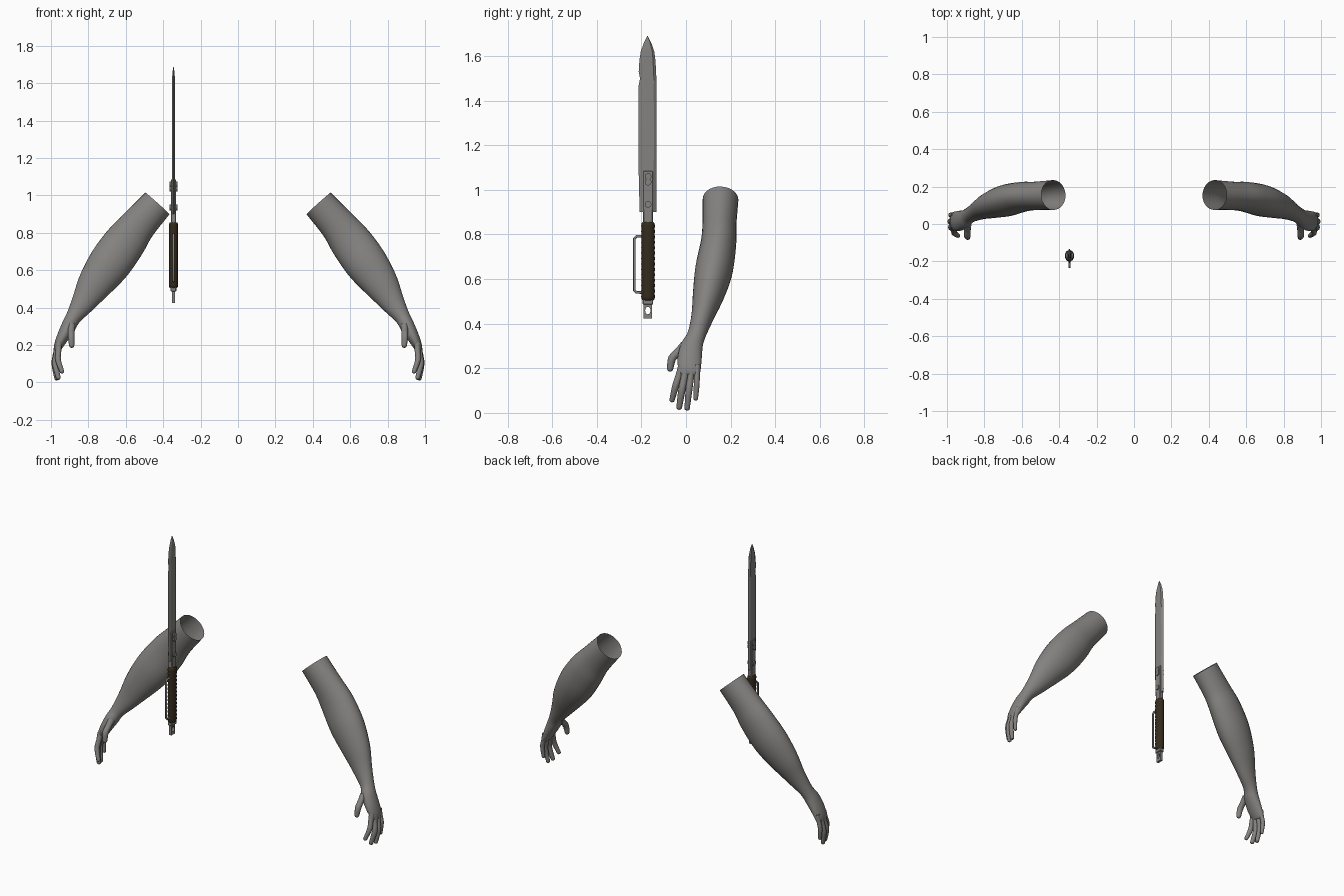
import bpy, bmesh, math
from mathutils import Vector

if "Cube" in bpy.data.objects:
    bpy.data.objects.remove(bpy.data.objects["Cube"])


def material(name, rgb):
    m = bpy.data.materials.new(name)
    m.diffuse_color = (*rgb, 1)
    m.use_nodes = True
    m.node_tree.nodes["Principled BSDF"].inputs["Base Color"].default_value = m.diffuse_color
    return m


SKIN = material("grey skin", (0.23, 0.225, 0.215))
STEEL = material("steel", (0.23, 0.225, 0.215))
GRIP = material("dark brown grip", (0.035, 0.024, 0.012))


def finish(name, bm, mat, angle=40):
    bmesh.ops.recalc_face_normals(bm, faces=bm.faces)
    me = bpy.data.meshes.new(name)
    bm.to_mesh(me)
    bm.free()
    me.materials.append(mat)
    ob = bpy.data.objects.new(name, me)
    bpy.context.collection.objects.link(ob)
    bpy.ops.object.select_all(action='DESELECT')
    ob.select_set(True)
    bpy.context.view_layer.objects.active = ob
    bpy.ops.object.shade_smooth_by_angle(angle=math.radians(angle))
    return ob


def smooth_path(st, steps):
    """Catmull-Rom interpolation of whole stations (x, y, z, a, b)."""
    out = []
    for i in range(len(st) - 1):
        p = [st[max(i - 1, 0)], st[i], st[i + 1], st[min(i + 2, len(st) - 1)]]
        for k in range(steps):
            t = k / steps
            out.append([0.5 * (2 * b + (c - a) * t + (2 * a - 5 * b + 4 * c - d) * t * t
                               + (3 * b - a - 3 * c + d) * t ** 3) for a, b, c, d in zip(*p)])
    return out + [list(st[-1])]


def loft(bm, st, sides=20, steps=4, cap_start=True, cap_end=True, side=(0, 1, 0)):
    """Elliptical tube: half-width a across the bend, b along the side axis."""
    st = smooth_path(st, steps)
    rings = []
    for i, s in enumerate(st):
        t = (Vector(st[min(i + 1, len(st) - 1)][:3]) - Vector(st[max(i - 1, 0)][:3])).normalized()
        u = t.cross(Vector(side)).normalized()
        v = u.cross(t).normalized()
        rings.append([bm.verts.new(Vector(s[:3]) + u * s[3] * math.cos(q) + v * s[4] * math.sin(q))
                      for q in (math.tau * k / sides for k in range(sides))])
    for r, n in zip(rings, rings[1:]):
        for k in range(sides):
            j = (k + 1) % sides
            bm.faces.new((r[k], r[j], n[j], n[k]))
    if cap_start:
        bm.faces.new(rings[0])
    if cap_end:
        bm.faces.new(rings[-1])


# Forearm and palm, open at the upper end
ARM = [(.431, .155, .957, .087, .080), (.532, .150, .843, .096, .076),
       (.600, .145, .755, .111, .080), (.683, .125, .640, .114, .084),
       (.762, .100, .530, .095, .070), (.825, .073, .430, .066, .050),
       (.880, .046, .347, .042, .041), (.908, .025, .295, .039, .050),
       (.938, .016, .240, .032, .054), (.960, .016, .195, .024, .050),
       (.968, .016, .172, .016, .044), (.970, .015, .162, .004, .030)]
# Digits: knuckle, middle joint, tip, radius
DIGITS = {"thumb": ((.890, -.005, .305), (.892, -.062, .245), (.888, -.074, .185), .018),
          "index_finger": ((.958, -.018, .210), (.962, -.047, .120), (.938, -.065, .048), .015),
          "middle_finger": ((.964, .001, .200), (.978, -.019, .100), (.958, -.032, .014), .016),
          "ring_finger": ((.966, .026, .200), (.982, .013, .100), (.968, .004, .010), .015),
          "little_finger": ((.962, .050, .215), (.980, .048, .130), (.975, .043, .055), .013)}


def mirrored(st, sx):
    return [(s[0] * sx, *s[1:]) for s in st]


for label, sx in (("right", 1), ("left", -1)):
    bm = bmesh.new()
    loft(bm, mirrored(ARM, sx), sides=28, steps=5, cap_start=False)
    finish(label + "_arm", bm, SKIN, 70)
    for digit, (a, b, c, r) in DIGITS.items():
        a, b, c = Vector(a), Vector(b), Vector(c)
        d = (c - b).normalized()
        st = [(*a, r * 1.15, r * 1.15), (*a.lerp(b, .5), r, r), (*b, r, r),
              (*(c - d * r), r * .8, r * .8), (*(c - d * r * .3), r * .6, r * .6),
              (*c, r * .12, r * .12)]
        bm = bmesh.new()
        loft(bm, mirrored(st, sx), sides=12, steps=3)
        finish(label + "_" + digit, bm, SKIN, 70)

KX, KY = -.345, -.17


def box(name, x, y, z, mat=STEEL, bevel=.003):
    bm = bmesh.new()
    bmesh.ops.create_cube(bm, size=1)
    for v in bm.verts:
        v.co = Vector([r[0] + (c + .5) * (r[1] - r[0]) for r, c in zip((x, y, z), v.co)])
    bmesh.ops.bevel(bm, geom=bm.edges[:], offset=bevel, segments=1, affect='EDGES')
    return finish(name, bm, mat, 30)


def cylinder(name, x, y, z, r, depth):
    bm = bmesh.new()
    bmesh.ops.create_cone(bm, cap_ends=True, segments=16, radius1=r, radius2=r, depth=depth)
    for v in bm.verts:
        v.co = Vector((x + v.co.z, y + v.co.x, z + v.co.y))
    return finish(name, bm, STEEL)


# Blade: thin lens section with sharpened edges and pointed tip (z, y min, y max)
BLADE = [(.90, -.208, -.132), (1.07, -.212, -.133), (1.25, -.213, -.132), (1.47, -.212, -.133),
         (1.50, -.206, -.133), (1.53, -.212, -.134), (1.58, -.209, -.137), (1.62, -.203, -.142),
         (1.66, -.189, -.156), (1.69, -.174, -.171)]
bm = bmesh.new()
rows = []
for z, y0, y1 in BLADE:
    w, t = y1 - y0, .008 * min(1, (y1 - y0) / .05)
    rows.append([bm.verts.new((KX + x, y, z)) for x, y in (
        (0, y0), (t, y0 + w * .25), (t, y1 - w * .15), (0, y1), (-t, y1 - w * .15), (-t, y0 + w * .25))])
for r, n in zip(rows, rows[1:]):
    for k in range(6):
        bm.faces.new((r[k], r[k - 5], n[k - 5], n[k]))
bm.faces.new(rows[0])
bm.faces.new(rows[-1])
finish("blade", bm, STEEL, 20)

# Tang, clamp plates and rivets
box("tang", (KX - .014, KX + .014), (-.192, -.149), (.84, .93))
for s in (-1, 1):
    xs = sorted((KX + s * .004, KX + s * .014))
    box("clamp_plate", xs, (-.193, -.148), (.91, 1.085))
    for z in (.935, 1.035, 1.06):
        cylinder("rivet", KX + s * .014, KY, z, .015, .014)

# Ribbed grip
bm = bmesh.new()
ribs = 14
st = [(KX, KY, .505, .019, .024)]
for i in range(ribs * 2 + 1):
    k = 1 if i % 2 else .93
    st.append((KX, KY, .51 + .34 * i / (ribs * 2), .025 * k, .031 * k))
st.append((KX, KY, .856, .019, .024))
loft(bm, st, sides=16, steps=1)
finish("grip", bm, GRIP, 50)

# Hand guard loop
cu = bpy.data.curves.new("hand_guard", 'CURVE')
cu.dimensions = '3D'
cu.bevel_depth = .006
cu.bevel_resolution = 2
cu.use_fill_caps = True
sp = cu.splines.new('POLY')
pts = [(-.19, .54), (-.222, .54), (-.231, .549), (-.231, .783), (-.222, .792), (-.19, .792)]
sp.points.add(len(pts) - 1)
for p, (y, z) in zip(sp.points, pts):
    p.co = (KX, y, z, 1)
cu.materials.append(STEEL)
bpy.context.collection.objects.link(bpy.data.objects.new("hand_guard", cu))

# Pommel collar and lanyard tab with a hole
box("pommel_collar", (KX - .015, KX + .015), (-.194, -.147), (.485, .512))
bm = bmesh.new()
yc, zc, n = -.171, .459, 24
grid = []
for x in (KX - .008, KX + .008):
    inner, outer = [], []
    for k in range(n):
        c, s = math.cos(math.tau * (k + .0) / n), math.sin(math.tau * k / n)
        m = max(abs(c), abs(s))
        inner.append(bm.verts.new((x, yc + .012 * c, zc + .017 * s)))
        outer.append(bm.verts.new((x, yc + .019 * c / m, zc + .035 * s / m)))
    grid.append((inner, outer))
for k in range(n):
    j = (k + 1) % n
    (i0, o0), (i1, o1) = grid
    for a, b in ((i0, o0), (o0, o1), (o1, i1), (i1, i0)):
        bm.faces.new((a[k], a[j], b[j], b[k]))
finish("lanyard_tab", bm, STEEL, 30)
